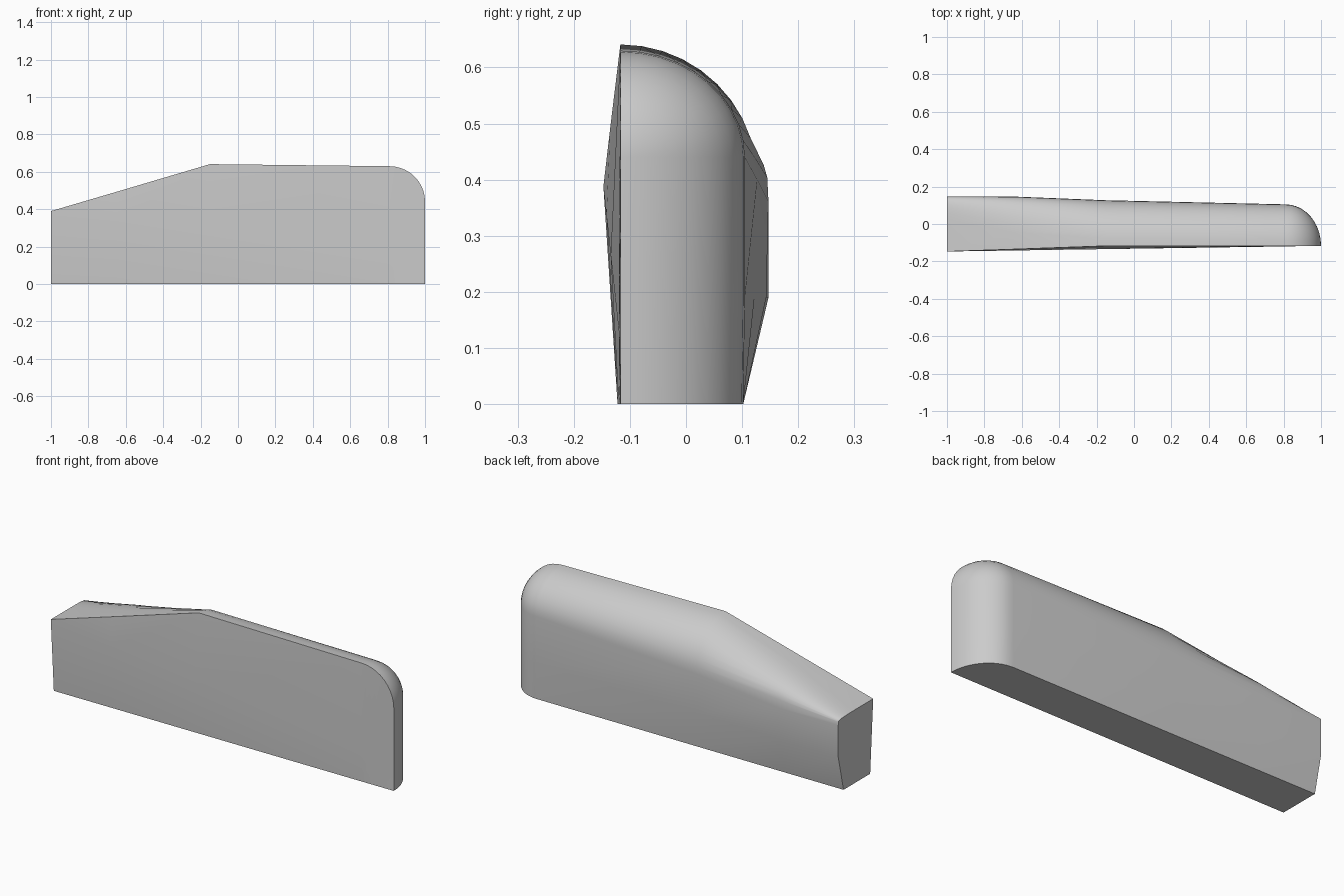
import bpy, bmesh, math

cube = bpy.data.objects.get("Cube")
if cube:
    bpy.data.objects.remove(cube)

STEPS = 10        # divisions of the rounded shoulder
END_STEPS = 10    # divisions of the rounded end
FRONT = -0.117    # depth of the front face at the rounded end
END_X = 0.81      # where the end rounding starts


def power(value, exponent):
    return max(value, 0.0) ** exponent


def section(x, front_low, front_top, back, back_mid, shoulder, top, exponent, shrink=1.0):
    """Closed cross-section; shrink pulls it towards the front edge at the rounded end."""
    k = (x + 1) / 2
    ridge = (-0.147 + 0.03 * k, 0.385 - 0.28 * k)
    pts = [(front_low, 0), ridge]
    for i in range(STEPS + 1):
        u = math.pi / 2 * (1 - i / STEPS)
        y = front_top + (back - front_top) * power(math.cos(u), exponent)
        z = shoulder + (top - shoulder) * power(math.sin(u), exponent) * shrink
        pts.append((y, z))
    pts += [(back_mid, 0.19), (0.102, 0)]
    return [(x, FRONT + (y - FRONT) * shrink, z) for y, z in pts]


# Straight body, from the square end to the rounded end
sections = [
    section(-1.0, -0.122, -0.147, 0.147, 0.147, 0.36, 0.39, 0.3),
    section(-0.65, -0.121, -0.135, 0.147, 0.143, 0.36, 0.493, 0.6),
    section(-0.15, -0.12, FRONT, 0.127, 0.122, 0.40, 0.641, 1.0),
]
# Rounded end
for i in range(END_STEPS + 1):
    t = math.pi / 2 * i / END_STEPS
    sections.append(section(END_X + (1 - END_X) * math.sin(t), -0.118, FRONT,
                            0.105, 0.105, 0.44, 0.63, 1.0, math.cos(t)))

bm = bmesh.new()
rings = [[bm.verts.new(p) for p in s] for s in sections]
count = len(rings[0])
for a, b in zip(rings, rings[1:]):
    for i in range(count):
        j = (i + 1) % count
        bm.faces.new((a[i], a[j], b[j], b[i]))
bm.faces.new(rings[0])
bmesh.ops.remove_doubles(bm, verts=bm.verts, dist=0.0005)
bmesh.ops.recalc_face_normals(bm, faces=bm.faces)

mesh = bpy.data.meshes.new("rounded_panel")
bm.to_mesh(mesh)
bm.free()
panel = bpy.data.objects.new("rounded_panel", mesh)
bpy.context.collection.objects.link(panel)

# Plain grey finish
grey = bpy.data.materials.new("plain_grey")
grey.use_nodes = True
color = (0.6, 0.6, 0.6, 1)
grey.diffuse_color = color
grey.node_tree.nodes["Principled BSDF"].inputs["Base Color"].default_value = color
mesh.materials.append(grey)

bpy.ops.object.select_all(action='DESELECT')
panel.select_set(True)
bpy.context.view_layer.objects.active = panel
bpy.ops.object.shade_smooth_by_angle(angle=math.radians(30))
